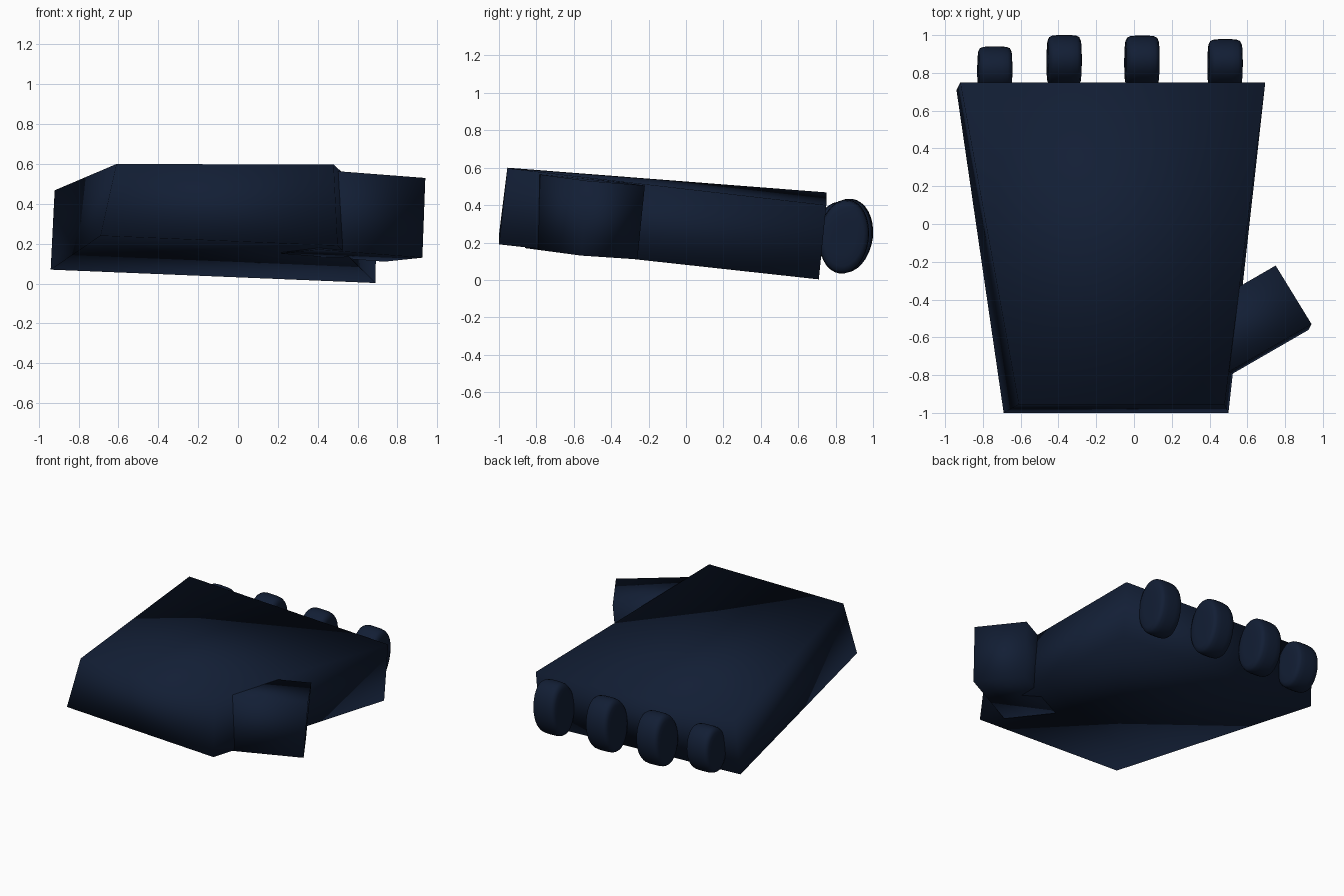
import bpy, bmesh
from math import sin, cos, pi, radians
from mathutils import Matrix, Vector

if "Cube" in bpy.data.objects:
    bpy.data.objects.remove(bpy.data.objects["Cube"])

navy = bpy.data.materials.new("navy")
navy.diffuse_color = (0.006, 0.013, 0.035, 1)
navy.use_nodes = True
navy.node_tree.nodes["Principled BSDF"].inputs["Base Color"].default_value = navy.diffuse_color


def loft(name, rings):
    """Skin a closed solid through rings of equal point count."""
    bm = bmesh.new()
    loops = [[bm.verts.new(p) for p in ring] for ring in rings]
    n = len(loops[0])
    for a, b in zip(loops, loops[1:]):
        for i in range(n):
            j = (i + 1) % n
            bm.faces.new((a[i], a[j], b[j], b[i]))
    bm.faces.new(loops[0][::-1])
    bm.faces.new(loops[-1])
    bmesh.ops.recalc_face_normals(bm, faces=bm.faces)
    for f in bm.faces:
        f.smooth = True
    mesh = bpy.data.meshes.new(name)
    bm.to_mesh(mesh)
    bm.free()
    mesh.materials.append(navy)
    obj = bpy.data.objects.new(name, mesh)
    bpy.context.collection.objects.link(obj)
    return obj


# Palm: tapered, tilted slab from wrist to knuckle edge
wrist = [(-0.69, -1.0, 0.24), (0.50, -1.0, 0.19), (0.48, -0.955, 0.597), (-0.61, -0.955, 0.60)]
knuckle_edge = [(-0.94, 0.71, 0.07), (0.69, 0.71, 0.003), (0.695, 0.75, 0.40), (-0.92, 0.75, 0.468)]
loft("palm", [wrist, knuckle_edge])

# Thumb: angled block with its root buried in the palm
tip = [(0.925, -0.56, 0.13), (0.735, -0.26, 0.11), (0.75, -0.22, 0.505), (0.94, -0.53, 0.53)]
root_shift = Vector((-0.52, -0.30, 0.04))
loft("thumb", [[Vector(p) + root_shift for p in tip], tip])

# Knuckles: barrel shapes with an oval section and rounded ends
barrel = [(-1, 0.5), (-0.97, 0.78), (-0.88, 0.91), (-0.7, 0.965), (-0.35, 0.99),
          (0.35, 0.99), (0.7, 0.965), (0.88, 0.91), (0.97, 0.78), (1, 0.5)]


def knuckle(name, x, y, z, ry, rz, half=0.09, sides=32):
    turn = Matrix.Translation((x, y, z)) @ Matrix.Rotation(radians(-2.3), 4, 'Y').inverted() \
        @ Matrix.Rotation(radians(-7), 4, 'X')
    rings = []
    for fx, s in barrel:
        rings.append([turn @ Vector((fx * half, ry * s * cos(2 * pi * i / sides),
                                     rz * s * sin(2 * pi * i / sides))) for i in range(sides)])
    loft(name, rings)


knuckle("index_knuckle", 0.482, 0.845, 0.232, 0.134, 0.20)
knuckle("middle_knuckle", 0.042, 0.860, 0.236, 0.138, 0.20)
knuckle("ring_knuckle", -0.370, 0.863, 0.241, 0.138, 0.195)
knuckle("little_knuckle", -0.737, 0.815, 0.250, 0.126, 0.17)
